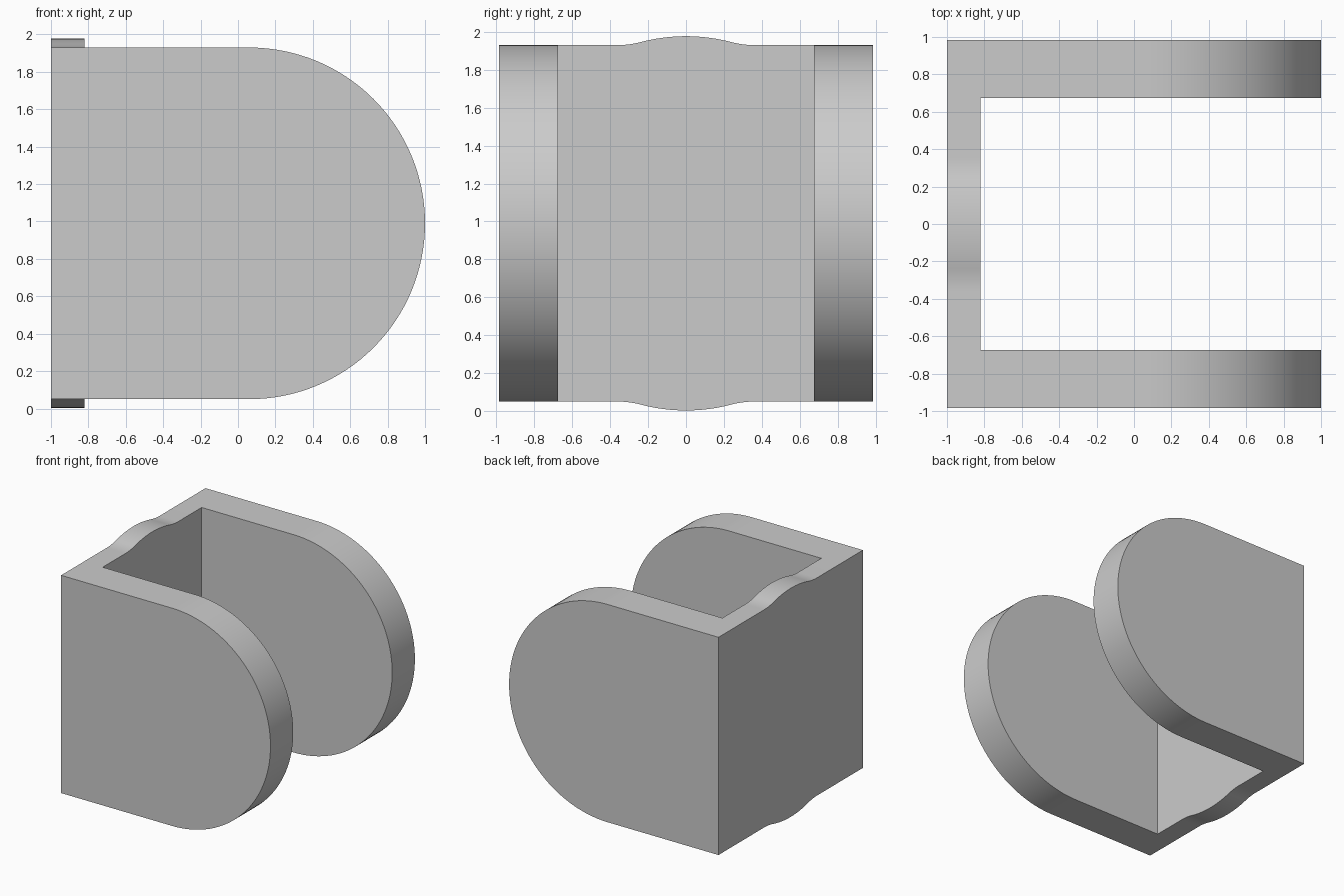
import bpy, bmesh, math
from mathutils import Vector

cube = bpy.data.objects.get("Cube")
if cube:
    bpy.data.objects.remove(cube, do_unlink=True)

BACK, WEB_X = -1.0, -0.82          # back plate thickness range
OUTER, INNER = 0.985, 0.675        # cheek thickness range
MID, HALF = 0.99, 0.94             # mid height and half height
BUMP, BUMP_W, BUMP_T = 0.047, 0.36, 0.24   # bump rise, half width, inflection

grey = bpy.data.materials.new("Light grey")
grey.use_nodes = True
colour = (0.6, 0.6, 0.6, 1)
grey.diffuse_color = colour
grey.node_tree.nodes["Principled BSDF"].inputs["Base Color"].default_value = colour


def extrude(name, outline, depth):
    """Solid made by sweeping a closed outline along a vector."""
    bm = bmesh.new()
    face = bm.faces.new([bm.verts.new(p) for p in outline])
    new = bmesh.ops.extrude_face_region(bm, geom=[face])["geom"]
    bmesh.ops.translate(bm, vec=Vector(depth),
                        verts=[g for g in new if isinstance(g, bmesh.types.BMVert)])
    bmesh.ops.recalc_face_normals(bm, faces=bm.faces)
    mesh = bpy.data.meshes.new(name)
    bm.to_mesh(mesh)
    bm.free()
    mesh.materials.append(grey)
    obj = bpy.data.objects.new(name, mesh)
    bpy.context.collection.objects.link(obj)
    return obj


def rise(y):
    """Height of the gentle bump: convex crown blending into concave feet."""
    y, k = abs(y), BUMP / (BUMP_T * BUMP_W)
    if y < BUMP_T:
        return BUMP - k * y * y
    return k * BUMP_T / (BUMP_W - BUMP_T) * (BUMP_W - y) ** 2


# Back plate with a bump on its top and bottom edges
steps = 48
ys = [BUMP_W * (2 * i / steps - 1) for i in range(steps + 1)]
edge = [(-OUTER, HALF)] + [(y, HALF + rise(y)) for y in ys] + [(OUTER, HALF)]
outline = [(BACK, y, MID + z) for y, z in edge]
outline += [(BACK, y, MID - z) for y, z in reversed(edge)]
bracket = extrude("bracket", outline, (WEB_X - BACK, 0, 0))

# Two cheeks with fully rounded ends, fused to the back plate
arc = [math.pi * (i / 64 - 0.5) for i in range(65)]
for name, y in (("front_cheek", -OUTER), ("back_cheek", INNER)):
    outline = [(BACK, y, MID - HALF)]
    outline += [(1 - HALF + HALF * math.cos(a), y, MID + HALF * math.sin(a)) for a in arc]
    outline += [(BACK, y, MID + HALF)]
    cheek = extrude(name, outline, (0, OUTER - INNER, 0))
    bpy.context.view_layer.objects.active = bracket
    union = bracket.modifiers.new(name, "BOOLEAN")
    union.operation, union.solver, union.object = "UNION", "EXACT", cheek
    bpy.ops.object.modifier_apply(modifier=union.name)
    bpy.data.objects.remove(cheek, do_unlink=True)

# Smooth curved walls, crisp corners
bpy.ops.object.select_all(action="DESELECT")
bracket.select_set(True)
bpy.context.view_layer.objects.active = bracket
bpy.ops.object.shade_smooth_by_angle(angle=math.radians(30))
